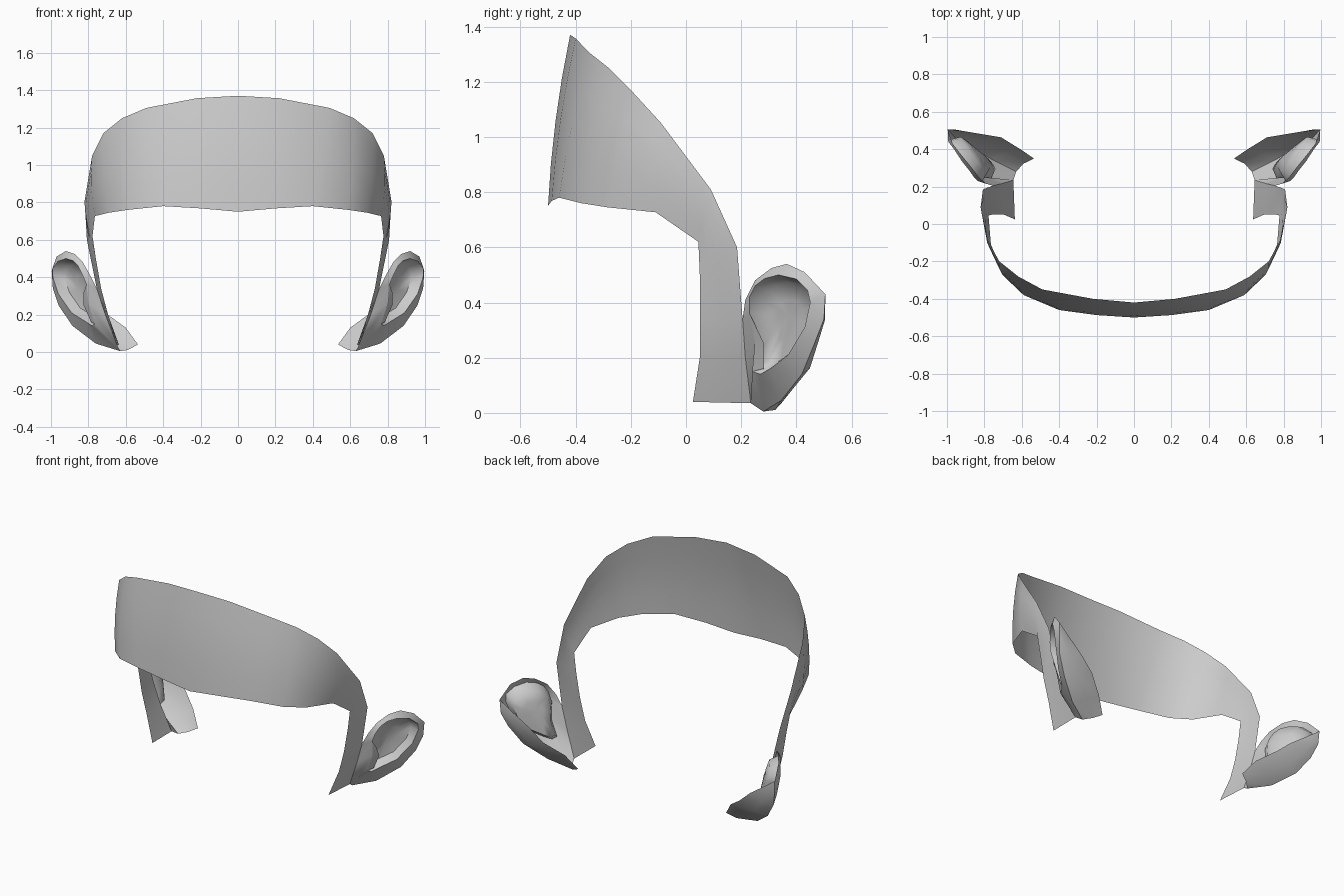
import bpy, bmesh
from mathutils import Vector

if "Cube" in bpy.data.objects:
    bpy.data.objects.remove(bpy.data.objects["Cube"])


def lerp(a, b, t):
    return Vector(a).lerp(Vector(b), t)


def finish(bm, name, angle):
    bmesh.ops.remove_doubles(bm, verts=bm.verts, dist=0.0005)
    bmesh.ops.recalc_face_normals(bm, faces=bm.faces)
    me = bpy.data.meshes.new(name)
    bm.to_mesh(me)
    bm.free()
    ob = bpy.data.objects.new(name, me)
    bpy.context.collection.objects.link(ob)
    mod = ob.modifiers.new("mirror", 'MIRROR')
    mod.use_clip = True
    bpy.ops.object.select_all(action='DESELECT')
    ob.select_set(True)
    bpy.context.view_layer.objects.active = ob
    bpy.ops.object.shade_smooth_by_angle(angle=angle)
    return ob


def bridge(bm, a, b, closed=False):
    # quads (or triangles where points coincide) between two point rows
    n = len(a)
    for i in range(n if closed else n - 1):
        j = (i + 1) % n
        pts = []
        for p in (a[i], a[j], b[j], b[i]):
            p = Vector(p)
            if all((p - q).length > 0.0005 for q in pts):
                pts.append(p)
        if len(pts) > 2:
            bm.faces.new([bm.verts.new(p) for p in pts])


# forehead band running down into the cheek strip: upper and lower edges
upper = [(0, -.42, 1.37), (.22, -.40, 1.357), (.49, -.35, 1.305), (.62, -.28, 1.25),
         (.72, -.20, 1.17), (.78, -.09, 1.05), (.82, .09, .81), (.808, .185, .60),
         (.755, .205, .34), (.71, .215, .20), (.645, .235, .035)]
lower = [(0, -.50, .75), (.20, -.487, .768), (.40, -.46, .78), (.59, -.38, .76),
         (.69, -.285, .745), (.765, -.11, .727), (.778, .045, .62), (.76, .05, .50),
         (.732, .05, .34), (.695, .05, .20), (.637, .025, .04)]
rows = []
for k in range(5):
    t = k / 4
    row = []
    for i, (u, l) in enumerate(zip(upper, lower)):
        p = lerp(u, l, t)
        if i < 7:
            d = Vector((p.x, p.y, 0)).normalized()
            p += d * 0.05 * t * (1 - t)
        row.append(p)
    rows.append(row)
bm = bmesh.new()
for a, b in zip(rows, rows[1:]):
    bridge(bm, a, b)
finish(bm, "forehead_band", 1.0)

# ear: outer outline, inner rim of the bowl, and the deep bowl
outer = [(.755, .205, .34), (.79, .215, .41), (.83, .25, .48), (.875, .31, .525),
         (.92, .365, .54), (.97, .43, .51), (.996, .505, .43), (.99, .50, .34),
         (.96, .465, .25), (.885, .42, .14), (.76, .345, .045), (.63, .28, .005),
         (.645, .235, .035), (.71, .215, .20)]
inner = [(.81, .23, .36), (.835, .23, .42), (.855, .25, .46), (.88, .285, .487),
         (.92, .335, .50), (.962, .40, .485), (.993, .44, .445), (.99, .45, .40),
         (.96, .43, .31), (.89, .37, .21), (.81, .305, .16), (.78, .27, .14),
         (.765, .24, .15), (.80, .25, .26)]
center = Vector((.825, .375, .35))
sink = Vector((-.035, .03, .0))
ledge = [lerp(p, center, .18) + sink for p in inner]
deep = [lerp(p, center, .6) + sink * .6 for p in inner]
bm = bmesh.new()
bridge(bm, outer, inner, True)
bridge(bm, inner, ledge, True)
bridge(bm, ledge, deep, True)
bridge(bm, deep, [center] * len(deep), True)

# back of the lower ear, running in to the open edge behind the jaw
skirt = [outer[6], (.90, .492, .36), (.80, .478, .29), (.71, .463, .21),
         (.60, .395, .13), (.535, .35, .04)]
middle = [lerp(o, s, .5) + Vector((.008, .008, -.012)) * (i > 0)
          for i, (o, s) in enumerate(zip(outer[6:12], skirt))]
bridge(bm, outer[6:12], middle)
bridge(bm, middle, skirt)
finish(bm, "ear", 1.0)

# small flap in front of the ear opening
bm = bmesh.new()
bridge(bm, [(.81, .23, .36), (.80, .25, .26), (.765, .24, .15)],
       [(.825, .25, .32), (.825, .283, .25), (.785, .282, .16)])
finish(bm, "ear_flap", 1.0)
